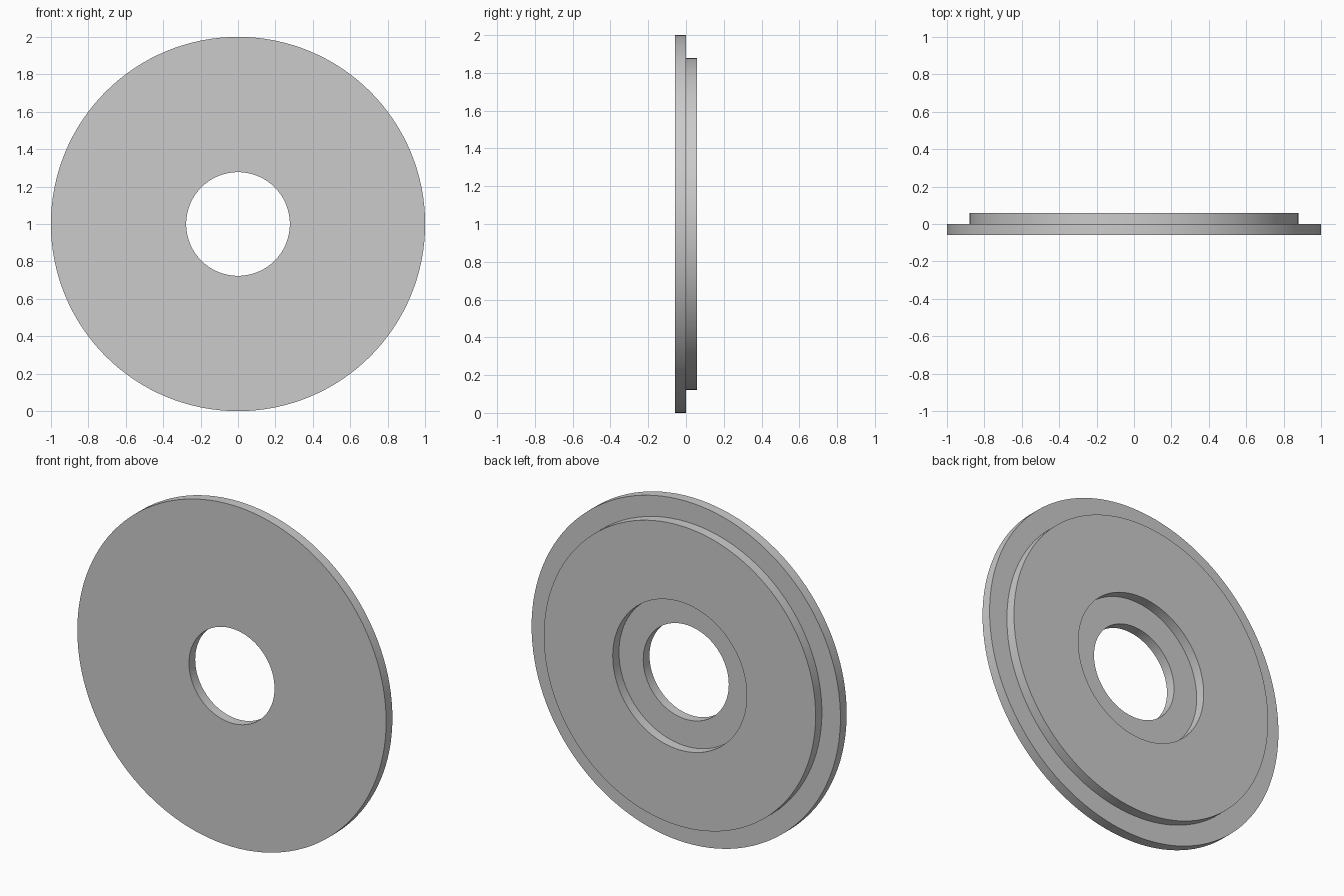
import bpy
import bmesh
import math
from mathutils import Matrix, Vector

SEGMENTS = 128
HALF = 0.058          # depth of each of the two layers

cube = bpy.data.objects.get("Cube")
if cube:
    bpy.data.objects.remove(cube, do_unlink=True)

grey = bpy.data.materials.new("plain_grey")
grey.use_nodes = True
grey.diffuse_color = (0.6, 0.6, 0.6, 1)
grey.node_tree.nodes["Principled BSDF"].inputs["Base Color"].default_value = (0.6, 0.6, 0.6, 1)


def revolve(name, profile, centre):
    """Turn a closed (radius, y) profile around the y axis."""
    bm = bmesh.new()
    rings = []
    for radius, y in profile:
        ring = []
        for i in range(SEGMENTS):
            a = math.tau * i / SEGMENTS
            ring.append(bm.verts.new((radius * math.cos(a), y, radius * math.sin(a))))
        rings.append(ring)
    for k, ring in enumerate(rings):
        following = rings[(k + 1) % len(rings)]
        for i in range(SEGMENTS):
            j = (i + 1) % SEGMENTS
            bm.faces.new((ring[i], ring[j], following[j], following[i]))
    bmesh.ops.recalc_face_normals(bm, faces=bm.faces)
    bmesh.ops.transform(bm, matrix=Matrix.Translation(centre), verts=bm.verts)
    mesh = bpy.data.meshes.new(name)
    bm.to_mesh(mesh)
    bm.free()
    mesh.materials.append(grey)
    obj = bpy.data.objects.new(name, mesh)
    bpy.context.collection.objects.link(obj)
    bpy.ops.object.select_all(action="DESELECT")
    obj.select_set(True)
    bpy.context.view_layer.objects.active = obj
    bpy.ops.object.shade_smooth_by_angle(angle=math.radians(30))
    return obj


# Wide front flange, raised back step and counterbored centre hole
hole, bore, step, rim = 0.277, 0.434, 0.88, 1.0
revolve("stepped_washer", [
    (hole, -HALF), (rim, -HALF), (rim, 0), (step, 0),
    (step, HALF), (bore, HALF), (bore, 0), (hole, 0),
], Vector((0, 0, 1)))
